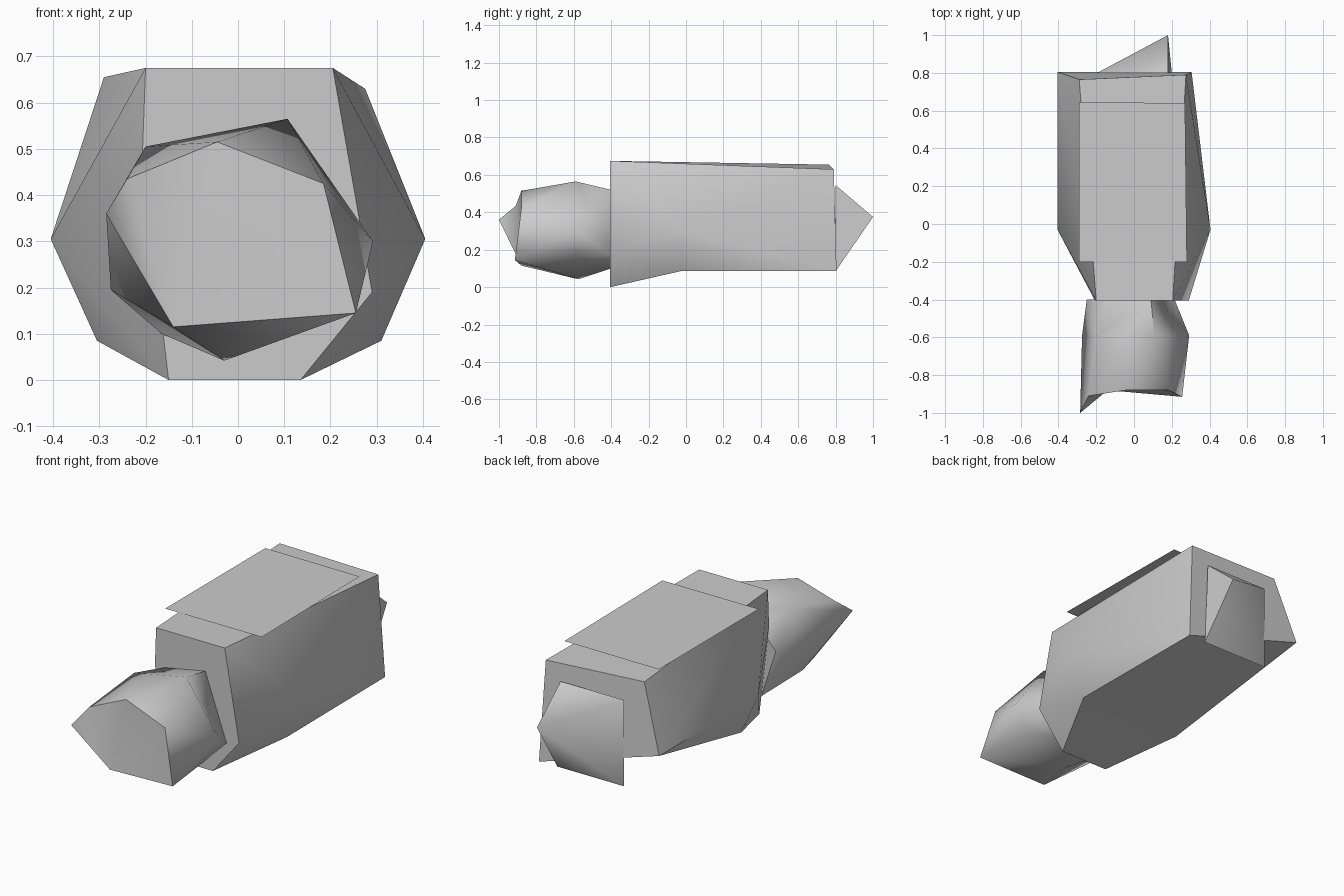
import bpy, bmesh, math

cube = bpy.data.objects.get("Cube")
if cube:
    bpy.data.objects.remove(cube, do_unlink=True)

# One plain grey for every part
grey = bpy.data.materials.new("plain grey")
grey.use_nodes = True
GREY = (0.6, 0.6, 0.6, 1)
grey.diffuse_color = GREY
grey.node_tree.nodes["Principled BSDF"].inputs["Base Color"].default_value = GREY


def part(name, points, faces, smooth_angle):
    """Faceted solid from named corners, smoothed across its shallower edges."""
    bm = bmesh.new()
    v = {key: bm.verts.new(co) for key, co in points.items()}
    for face in faces:
        bm.faces.new([v[key] for key in face.split()])
    bmesh.ops.recalc_face_normals(bm, faces=bm.faces)
    mesh = bpy.data.meshes.new(name)
    bm.to_mesh(mesh)
    bm.free()
    mesh.materials.append(grey)
    obj = bpy.data.objects.new(name, mesh)
    bpy.context.collection.objects.link(obj)
    bpy.ops.object.select_all(action='DESELECT')
    obj.select_set(True)
    bpy.context.view_layer.objects.active = obj
    bpy.ops.object.shade_smooth_by_angle(angle=math.radians(smooth_angle))


# Body: f = front, m = widest section, b = back; l/r as seen from the front
part("body", {
    "f_tl": (-.20, -.405, .675), "f_tr": (.205, -.405, .675),
    "f_r": (.29, -.405, .19), "f_br": (.135, -.405, 0),
    "f_bl": (-.15, -.405, 0), "f_l": (-.207, -.405, .48),
    "m_l": (-.405, -.03, .305), "m_bl": (-.305, -.03, .085),
    "m_br": (.31, -.03, .085), "m_r": (.405, -.03, .305),
    "b_tl": (-.29, .765, .655), "b_tr": (.275, .79, .63),
    "b_br": (.305, .805, .085), "b_l": (-.405, .805, .305),
}, [
    "f_tl f_tr f_r f_br f_bl f_l",                          # front
    "f_tl f_tr b_tr b_tl",                                  # top
    "f_tr f_r m_r", "f_tr m_r b_tr", "m_r b_br b_tr",       # +x side
    "m_r m_br b_br", "f_r f_br m_br m_r",
    "f_br f_bl m_bl m_br", "m_br m_bl b_l b_br",            # underside
    "f_bl f_l m_l m_bl", "f_l f_tl m_l",                    # -x side
    "f_tl b_tl b_l m_l", "m_l b_l m_bl",
    "b_tl b_tr b_br b_l",                                   # back
], 45)

# Flat plate lying over the top of the body
part("top_plate", {
    "a": (-.29, -.20, .675), "b": (.28, -.20, .675),
    "c": (.27, .64, .675), "d": (-.29, .645, .675),
}, ["a b c d"], 45)

# Head: front pentagon, wide middle ring, ring meeting the body, pointed cheek
head = {"tip": (-.285, -1.0, .36), "jaw": (.225, -.575, .155),
        "crown": (-.15, -.40, .475)}
rings = {
    "f": [(-.24, -.91, .435), (-.045, -.88, .515), (.185, -.88, .425),
          (.255, -.915, .145), (-.14, -.88, .115)],
    "m": [(-.20, -.59, .505), (.107, -.59, .565), (.292, -.59, .30),
          (-.03, -.575, .042), (-.275, -.59, .195)],
    "n": [(-.25, -.40, .36), (.09, -.40, .52), (.215, -.40, .17),
          (0, -.40, .10), (-.165, -.40, .10)],
}
for key, ring in rings.items():
    for i, co in enumerate(ring):
        head[f"{key}{i}"] = co
faces = ["f0 f1 f2 f3 f4", "n0 crown n1 n2 n3 n4"]
for i in range(3):  # zigzag between the front and middle rings
    j = i + 1
    faces += [f"f{i} m{i} f{j}"]
    if i < 2:
        faces += [f"f{j} m{i} m{j}"]
faces += [
    "m0 n0 crown", "m0 crown n1 m1", "m1 n1 n2 m2",         # top and +x side
    "f3 m2 jaw", "m2 n2 jaw", "f3 jaw m3", "jaw n2 n3 m3",  # jaw line
    "f3 m3 f4", "f4 m3 m4", "m3 n3 n4 m4", "m4 n4 n0 m0",   # below and -x side
    "f4 m4 tip", "tip m4 m0", "tip m0 f0", "tip f0 f4",     # cheek
]
part("head", head, faces, 65)

# Tail: off-centre pyramid on the back
part("tail", {
    "tl": (-.195, .80, .545), "tr": (.18, .80, .545),
    "br": (.20, .80, .085), "bl": (-.195, .80, .085), "tip": (.18, 1.0, .375),
}, ["tl tr tip", "tr br tip", "br bl tip", "bl tl tip", "tl tr br bl"], 60)
